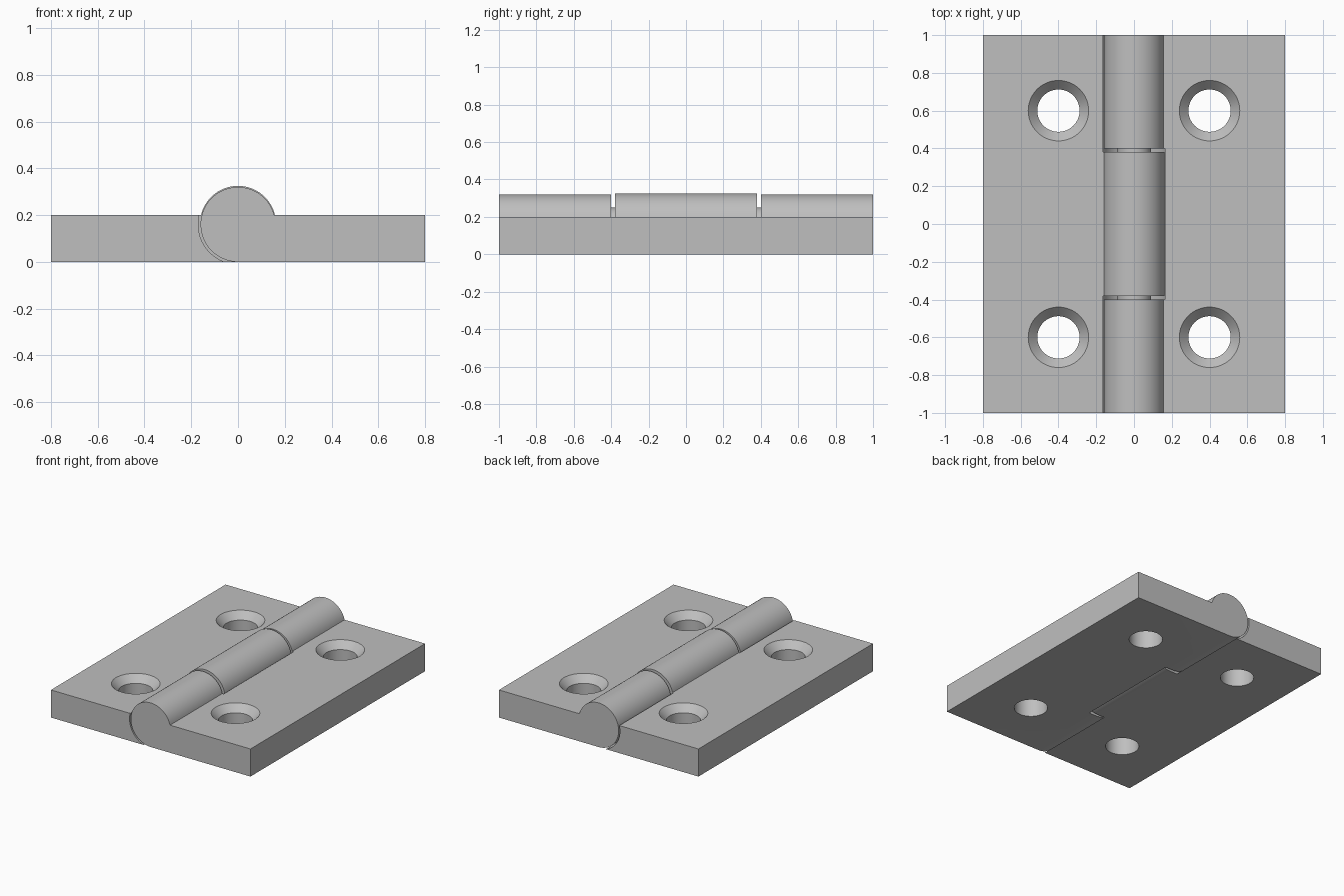
import bpy, bmesh
from math import sin, cos, asin, radians, pi
from mathutils import Matrix

if "Cube" in bpy.data.objects:
    bpy.data.objects.remove(bpy.data.objects["Cube"])

WIDTH, LENGTH, THICK = 0.8, 2.0, 0.2      # one leaf
AXIS_Z, CLEARANCE, PIN_R = 0.16, 0.17, 0.09

steel = bpy.data.materials.new("grey_steel")
steel.use_nodes = True
steel.diffuse_color = (0.52, 0.52, 0.52, 1)
steel.node_tree.nodes["Principled BSDF"].inputs["Base Color"].default_value = (0.52, 0.52, 0.52, 1)


def make_object(name, bm):
    bmesh.ops.recalc_face_normals(bm, faces=bm.faces)
    mesh = bpy.data.meshes.new(name)
    bm.to_mesh(mesh)
    bm.free()
    mesh.materials.append(steel)
    obj = bpy.data.objects.new(name, mesh)
    bpy.context.collection.objects.link(obj)
    return obj


def select_only(obj):
    bpy.ops.object.select_all(action='DESELECT')
    obj.select_set(True)
    bpy.context.view_layer.objects.active = obj


def prism(bm, profile, y0, y1):
    """Extrude an (x, z) profile along y."""
    rings = [[bm.verts.new((x, y, z)) for x, z in profile] for y in (y0, y1)]
    for ring in rings:
        bm.faces.new(ring)
    n = len(profile)
    for i in range(n):
        j = (i + 1) % n
        bm.faces.new((rings[0][i], rings[0][j], rings[1][j], rings[1][i]))


def arc(radius, start, end, steps, z):
    return [(radius * cos(start + (end - start) * i / steps),
             z + radius * sin(start + (end - start) * i / steps)) for i in range(steps + 1)]


def countersunk_hole(bm, x, y):
    """Stacked rings: straight bore, then a cone opening at the top face."""
    n = 64
    rings = [[bm.verts.new((x + r * cos(2 * pi * i / n), y + r * sin(2 * pi * i / n), z))
              for i in range(n)]
             for r, z in ((0.112, -0.05), (0.112, 0.15), (0.16, THICK), (0.18, 0.22))]
    bm.faces.new(rings[0])
    bm.faces.new(rings[-1])
    for low, high in zip(rings, rings[1:]):
        for i in range(n):
            j = (i + 1) % n
            bm.faces.new((low[i], low[j], high[j], high[i]))


def leaf(name, side, radius, clear_spans):
    """Plate with a rolled knuckle, cut away where the other leaf's knuckle turns."""
    start = asin((THICK - radius) / radius)
    profile = arc(radius, start, radians(270), 64, radius)
    profile += [(WIDTH, 0), (WIDTH, THICK)]
    bm = bmesh.new()
    prism(bm, [(side * x, z) for x, z in profile], -LENGTH / 2, LENGTH / 2)
    obj = make_object(name, bm)

    cut = bmesh.new()
    for y0, y1 in clear_spans:
        prism(cut, arc(CLEARANCE, 0, 2 * pi, 96, AXIS_Z)[:-1], y0, y1)
    for y in (-0.6, 0.6):
        countersunk_hole(cut, side * 0.4, y)
    cutter = make_object(name + "_cutter", cut)
    cutter.hide_render = True

    mod = obj.modifiers.new("cutouts", 'BOOLEAN')
    mod.operation = 'DIFFERENCE'
    mod.solver = 'EXACT'
    mod.object = cutter
    select_only(obj)
    bpy.ops.object.modifier_apply(modifier=mod.name)
    bpy.data.objects.remove(cutter)
    bpy.ops.object.shade_smooth_by_angle(angle=radians(25))


# Left leaf carries the two end knuckles, right leaf the middle one
leaf("left_leaf", 1, 0.16, [(-0.4, 0.4)])
leaf("right_leaf", -1, 0.1625, [(-1.1, -0.38), (0.38, 1.1)])

# Pin, seen in the gaps between knuckles
bm = bmesh.new()
bmesh.ops.create_cone(bm, cap_ends=True, segments=48, radius1=PIN_R, radius2=PIN_R, depth=1.8,
                      matrix=Matrix.Translation((0, 0, AXIS_Z)) @ Matrix.Rotation(pi / 2, 4, 'X'))
pin = make_object("hinge_pin", bm)
select_only(pin)
bpy.ops.object.shade_smooth_by_angle(angle=radians(25))
